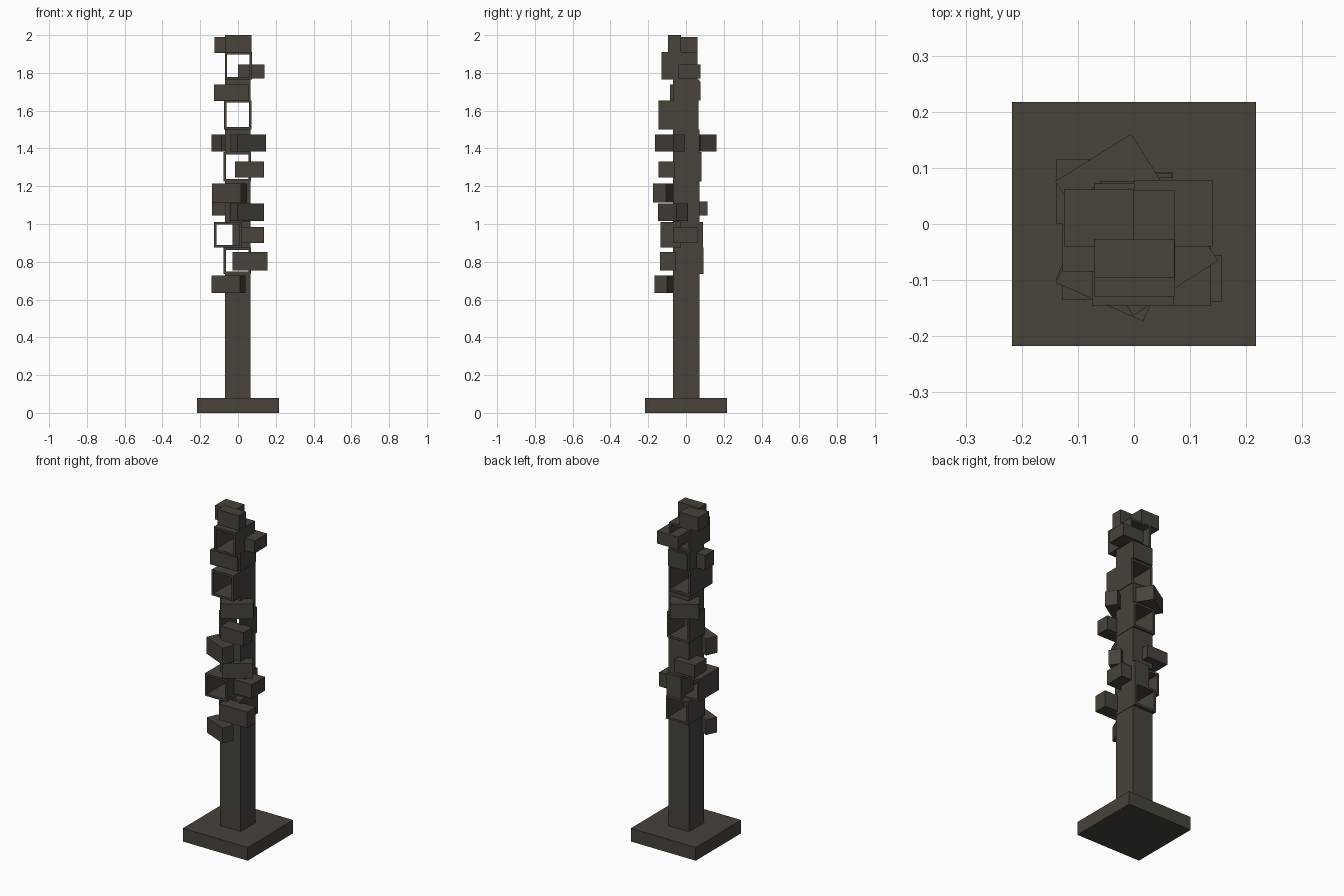
import bpy
import bmesh
import math
from mathutils import Matrix

cube = bpy.data.objects.get("Cube")
if cube:
    bpy.data.objects.remove(cube, do_unlink=True)

bronze = bpy.data.materials.new("dark bronze")
bronze.use_nodes = True
colour = (0.065, 0.054, 0.043, 1)
bronze.diffuse_color = colour
bronze.node_tree.nodes["Principled BSDF"].inputs["Base Color"].default_value = colour


def block(name, x, y, z, turn=0, hollow=False):
    """Box spanning the given ranges, turned about its own vertical axis."""
    spans = (x, y, z)
    bm = bmesh.new()
    bmesh.ops.create_cube(bm, size=1)
    if hollow:
        ends = [f for f in bm.faces if abs(f.normal.y) > 0.5]
        bmesh.ops.delete(bm, geom=ends, context="FACES_ONLY")
    bm.transform(Matrix.Diagonal([b - a for a, b in spans] + [1]))
    mesh = bpy.data.meshes.new(name)
    bm.to_mesh(mesh)
    bm.free()
    mesh.materials.append(bronze)
    obj = bpy.data.objects.new(name, mesh)
    obj.location = [(a + b) / 2 for a, b in spans]
    obj.rotation_euler.z = math.radians(turn)
    bpy.context.collection.objects.link(obj)
    if hollow:
        wall = obj.modifiers.new("wall", "SOLIDIFY")
        wall.thickness = 0.013
        wall.offset = -1
        wall.use_even_offset = True
    return obj


def turned(name, cx, cy, length, depth, z, turn):
    """Box given by its centre and size, for the angled pieces."""
    block(name, (cx - length / 2, cx + length / 2),
          (cy - depth / 2, cy + depth / 2), z, turn)


# Base slab and the solid parts of the column
block("base", (-0.217, 0.217), (-0.217, 0.217), (0, 0.08))
COLUMN = (-0.07, 0.067)
for name, z in (("lower", (0.08, 0.735)), ("middle", (1.01, 1.225)),
                ("upper", (1.38, 1.5)), ("neck", (1.655, 1.765))):
    block(name + "_column", COLUMN, (-0.07, 0.072), z)
block("side_column", (-0.03, 0.067), (-0.03, 0.09), (0.875, 1.01))

# Open boxes that can be seen through from front to back
block("top_frame", (-0.07, 0.073), (-0.13, 0.06), (1.765, 1.91), hollow=True)
block("upper_frame", (-0.075, 0.071), (-0.145, 0.065), (1.5, 1.655), hollow=True)
block("middle_frame", (-0.077, 0.069), (-0.07, 0.083), (1.225, 1.38), hollow=True)
block("offset_frame", (-0.127, 0.02), (-0.135, 0.06), (0.875, 1.01), hollow=True)
block("lower_frame", (-0.077, 0.069), (-0.07, 0.092), (0.735, 0.875), hollow=True)

# Solid boxes set square to the column
block("top_front_box", (-0.07, 0.072), (-0.095, -0.027), (1.91, 2.0))
block("top_back_box", (-0.125, 0), (-0.04, 0.062), (1.905, 1.99))
block("top_left_box", (0, 0.14), (-0.04, 0.078), (1.77, 1.845))
block("neck_front_box", (-0.127, 0.055), (-0.085, 0), (1.65, 1.738))
block("neck_back_box", (-0.06, 0.067), (0, 0.077), (1.655, 1.755))
block("middle_front_box", (-0.015, 0.137), (-0.145, -0.06), (1.245, 1.33))
block("middle_back_box", (-0.138, 0), (0, 0.115), (1.045, 1.12))
block("left_box", (0.02, 0.137), (-0.065, 0.06), (0.9, 0.985))
block("lower_front_box", (-0.03, 0.157), (-0.138, -0.055), (0.755, 0.852))

# Solid boxes turned to face a corner
turned("upper_angled_box", 0.055, -0.085, 0.18, 0.07, (1.385, 1.475), 33)
turned("upper_back_angled_box", -0.046, 0.076, 0.16, 0.1, (1.385, 1.475), 32)
turned("middle_angled_box", -0.046, -0.105, 0.17, 0.075, (1.115, 1.215), -24)
turned("column_angled_box", 0.047, -0.07, 0.17, 0.07, (1.015, 1.108), 35)
turned("lower_angled_box", -0.05, -0.1, 0.165, 0.07, (0.635, 0.727), -24)
